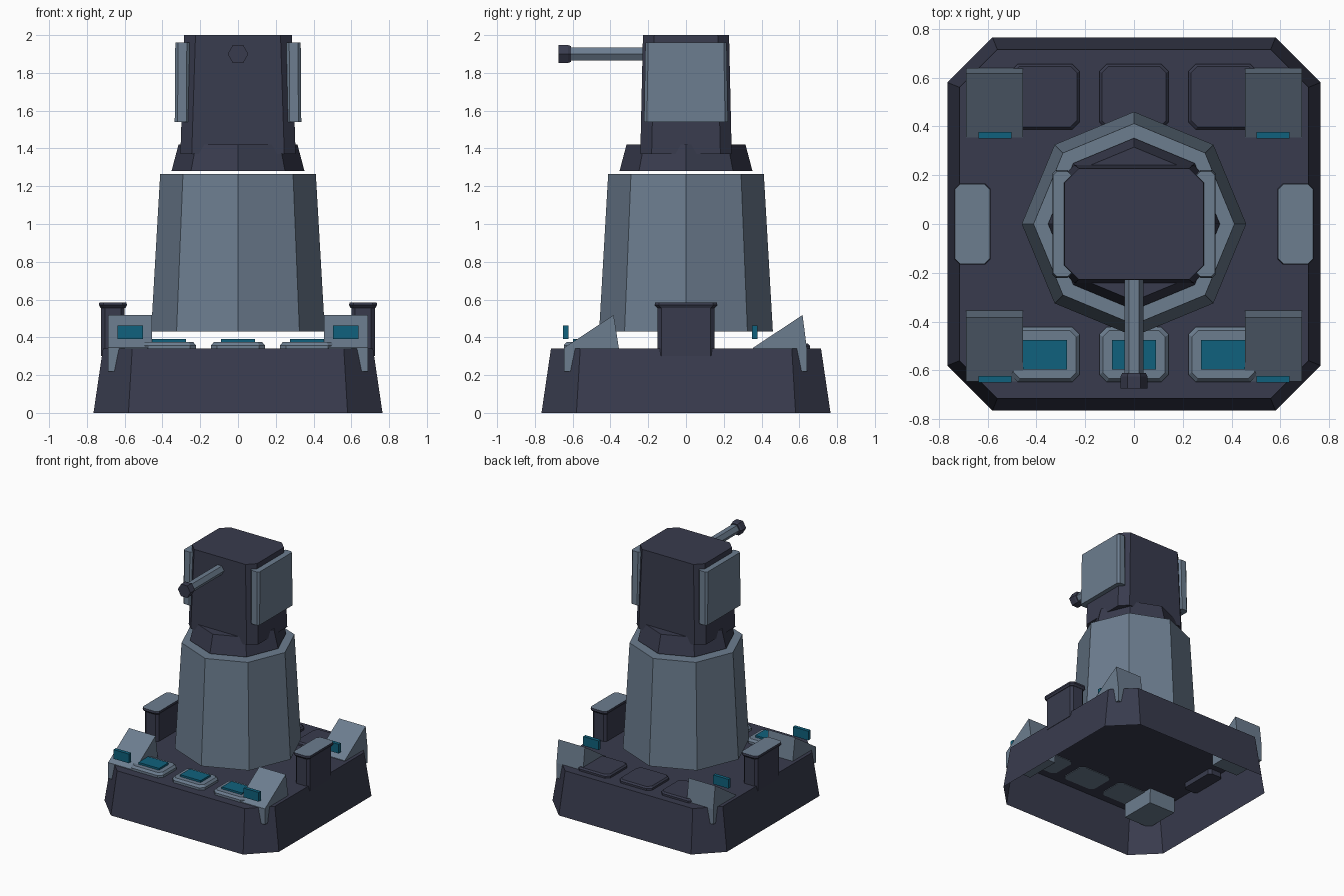
import bpy, math

if "Cube" in bpy.data.objects:
    bpy.data.objects.remove(bpy.data.objects["Cube"])


def material(name, col):
    m = bpy.data.materials.new(name)
    m.diffuse_color = (*col, 1)
    m.use_nodes = True
    m.node_tree.nodes["Principled BSDF"].inputs["Base Color"].default_value = m.diffuse_color
    return m


DARK = material("dark slate", (0.040, 0.044, 0.075))
LIGHT = material("steel blue grey", (0.150, 0.205, 0.275))
TEAL = material("teal glow", (0.005, 0.120, 0.205))


def loft(name, rings, mat, bottom=True):
    """Stack of equal-length point rings, joined by quads and capped."""
    n = len(rings[0])
    verts = [p for r in rings for p in r]
    faces = [(k * n + i, k * n + (i + 1) % n, (k + 1) * n + (i + 1) % n, (k + 1) * n + i)
             for k in range(len(rings) - 1) for i in range(n)]
    faces.append(tuple(range((len(rings) - 1) * n, len(rings) * n)))
    if bottom:
        faces.append(tuple(reversed(range(n))))
    me = bpy.data.meshes.new(name)
    me.from_pydata(verts, [], faces)
    me.materials.append(mat)
    ob = bpy.data.objects.new(name, me)
    bpy.context.collection.objects.link(ob)
    return ob


def rect(cx, cy, hx, hy, c, z):
    """Rectangle with chamfered corners."""
    pts = [(hx, -hy + c), (hx, hy - c), (hx - c, hy), (-hx + c, hy),
           (-hx, hy - c), (-hx, -hy + c), (-hx + c, -hy), (hx - c, -hy)]
    return [(cx + x, cy + y, z) for x, y in pts]


def octagon(r, z):
    return [(r * math.cos(i * math.pi / 4), r * math.sin(i * math.pi / 4), z) for i in range(8)]


def hexagon(r, y, zc=1.9):
    return [(r * math.cos(i * math.pi / 3), y, zc + r * math.sin(i * math.pi / 3)) for i in range(6)]


def box(name, x0, x1, y0, y1, z0, z1, mat):
    def ring(z):
        return [(x0, y0, z), (x1, y0, z), (x1, y1, z), (x0, y1, z)]
    return loft(name, [ring(z0), ring(z1)], mat)


# Base shell, open underneath
loft("base", [rect(0, 0, 0.765, 0.765, 0.185, 0), rect(0, 0, 0.715, 0.715, 0.155, 0.34)],
     DARK, bottom=False)

# Tower, neck ring and turret head
loft("tower", [octagon(0.46, 0.43), octagon(0.412, 1.265)], LIGHT)
loft("neck", [octagon(0.352, 1.28), octagon(0.315, 1.42)], DARK)
loft("turret_head", [rect(0, 0, 0.305, 0.242, 0.06, 1.37), rect(0, 0, 0.285, 0.228, 0.06, 2.0)], DARK)

# Barrel and muzzle
loft("barrel", [hexagon(0.039, -0.20), hexagon(0.039, -0.63)], LIGHT)
loft("muzzle", [hexagon(0.048, -0.61), hexagon(0.055, -0.625), hexagon(0.055, -0.675)], DARK)

for s, side in ((-1, "left"), (1, "right")):
    # Armour plate on the turret side
    loft(side + "_armour_plate", [rect(s * 0.297, 0, 0.038, 0.222, 0.015, 1.54),
                                  rect(s * 0.294, 0, 0.038, 0.215, 0.015, 1.96)], LIGHT)
    # Side cabinet with a two-tone lid
    loft(side + "_cabinet", [rect(s * 0.662, 0, 0.062, 0.15, 0.02, 0.30),
                             rect(s * 0.662, 0, 0.062, 0.15, 0.02, 0.56)], DARK)
    lid = loft(side + "_cabinet_lid", [rect(s * 0.662, 0, 0.066, 0.152, 0.02, 0.555),
                                       rect(s * 0.662, 0, 0.074, 0.166, 0.022, 0.570),
                                       rect(s * 0.662, 0, 0.072, 0.163, 0.022, 0.585)], DARK)
    lid.data.materials.append(LIGHT)
    for p in lid.data.polygons:
        if p.normal.z > 0.9:
            p.material_index = 1
    # Corner wedges, all sloping to the front, each with a lamp
    for y0, end in ((-0.645, "front"), (0.355, "back")):
        prof = [(0, 0.22), (0.285, 0.22), (0.285, 0.34), (0.262, 0.518), (0, 0.345)]
        xs = sorted((s * 0.455, s * 0.688))
        if end == "front":   # front wedges sit with the tall edge inboard
            prof[2] = (0.29, 0.34)
        loft(f"{end}_{side}_wedge",
             [[(x, y0 + y, z) for y, z in prof] for x in xs], LIGHT)
        ly = y0 - 0.005
        box(f"{end}_{side}_lamp", s * 0.57 - 0.067, s * 0.57 + 0.067,
            ly, ly + 0.028, 0.39, 0.463, TEAL)

# Front console pads with screens, and rear hatches
for i, x in enumerate((-0.365, 0, 0.365)):
    loft(f"console_pad_{i}", [rect(x, -0.535, 0.142, 0.112, 0.03, 0.335),
                              rect(x, -0.535, 0.142, 0.112, 0.03, 0.358),
                              rect(x, -0.535, 0.128, 0.098, 0.025, 0.375)], LIGHT)
    box(f"console_screen_{i}", x - 0.09, x + 0.09, -0.597, -0.475, 0.372, 0.39, TEAL)
    loft(f"rear_hatch_{i}", [rect(x, 0.522, 0.142, 0.134, 0.03, 0.335),
                             rect(x, 0.522, 0.142, 0.134, 0.03, 0.355),
                             rect(x, 0.522, 0.132, 0.124, 0.027, 0.367)], DARK)

# Consistent outward normals
import bmesh
for ob in bpy.data.objects:
    bm = bmesh.new()
    bm.from_mesh(ob.data)
    bmesh.ops.recalc_face_normals(bm, faces=bm.faces)
    bm.to_mesh(ob.data)
    bm.free()
